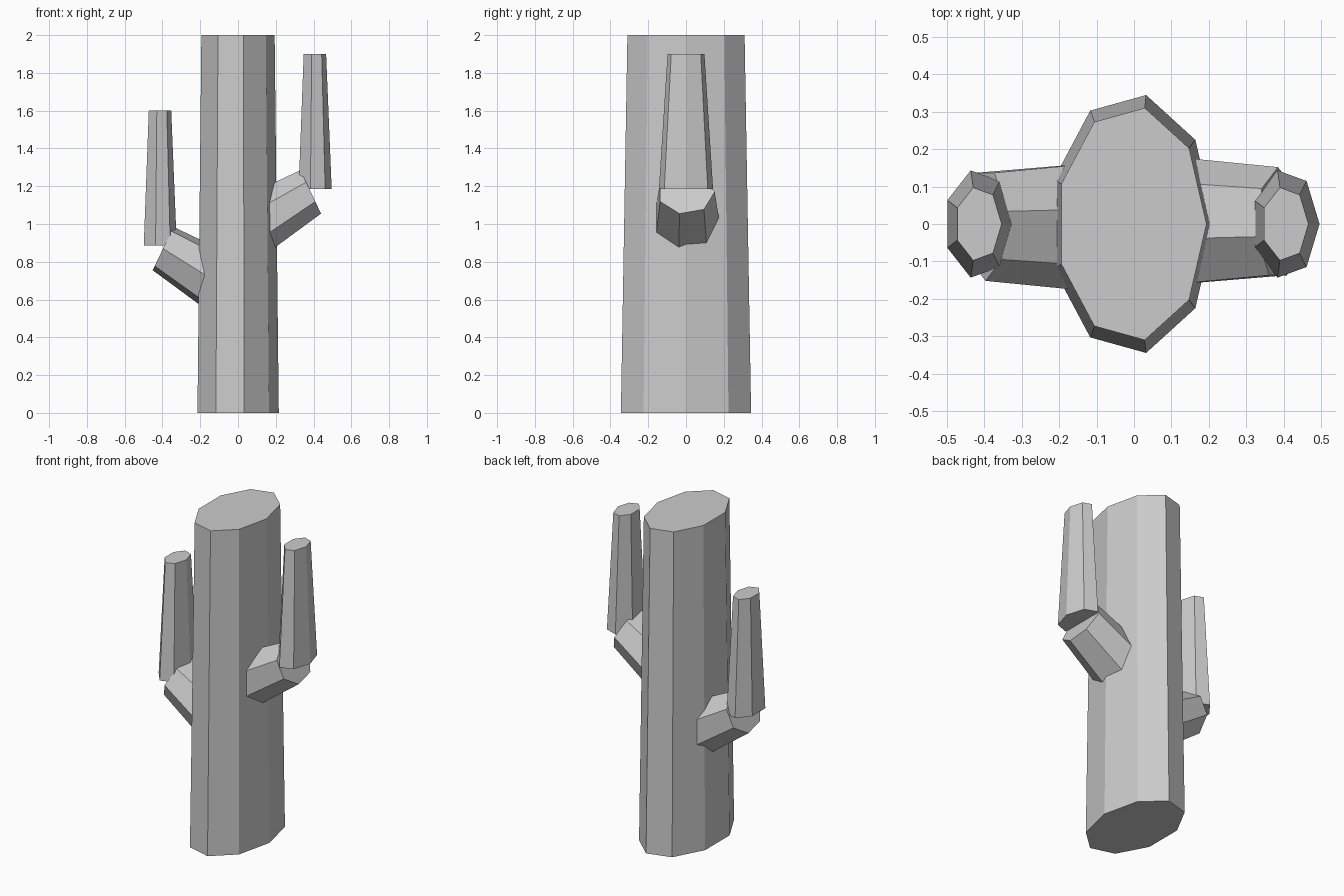
import bpy, bmesh, math
from mathutils import Vector

if "Cube" in bpy.data.objects:
    bpy.data.objects.remove(bpy.data.objects["Cube"])

grey = bpy.data.materials.new("plain grey")
grey.diffuse_color = (0.6, 0.6, 0.6, 1)
grey.use_nodes = True
grey.node_tree.nodes["Principled BSDF"].inputs["Base Color"].default_value = grey.diffuse_color


def ring(sides, centre, u, v):
    """Points of a polygon around centre, spanned by the vectors u and v."""
    c, u, v = Vector(centre), Vector(u), Vector(v)
    angles = [2 * math.pi * i / sides for i in range(sides)]
    return [c + u * math.cos(a) + v * math.sin(a) for a in angles]


def loft(name, lower, upper):
    """Closed tapered prism between two rings."""
    bm = bmesh.new()
    a = [bm.verts.new(p) for p in lower]
    b = [bm.verts.new(p) for p in upper]
    n = len(a)
    for i in range(n):
        j = (i + 1) % n
        bm.faces.new((a[i], a[j], b[j], b[i]))
    bm.faces.new(a[::-1])
    bm.faces.new(b)
    bmesh.ops.recalc_face_normals(bm, faces=bm.faces)
    mesh = bpy.data.meshes.new(name)
    bm.to_mesh(mesh)
    bm.free()
    mesh.materials.append(grey)
    obj = bpy.data.objects.new(name, mesh)
    bpy.context.collection.objects.link(obj)


# Tapered nine-sided trunk, flattened in x
loft("trunk",
     ring(9, (-0.006, 0, 0), (0.222, 0, 0), (0, 0.35, 0)),
     ring(9, (-0.006, 0, 2), (0.2, 0, 0), (0, 0.315, 0)))

# Each side has a sloping branch and an upright arm; the left branch is turned half round
for side, s, dx, dz in (("right", 1, 0, 0), ("left", -1, -0.012, -0.3)):
    loft(side + "_branch",
         ring(7, (dx, 0, 0.93 + dz), (0, 0.19 * s, 0), (0, 0, 0.203)),
         ring(7, (0.385 * s + dx, 0, 1.17 + dz), (0, 0.152 * s, 0), (-0.056 * s, 0, 0.118)))
    x = 0.404 * s + dx
    loft(side + "_arm",
         ring(7, (x, 0, 1.185 + dz), (0.092, 0, 0), (0, 0.147, 0)),
         ring(7, (x, 0, 1.9 + dz), (0.0625, 0, 0), (0, 0.1, 0)))
